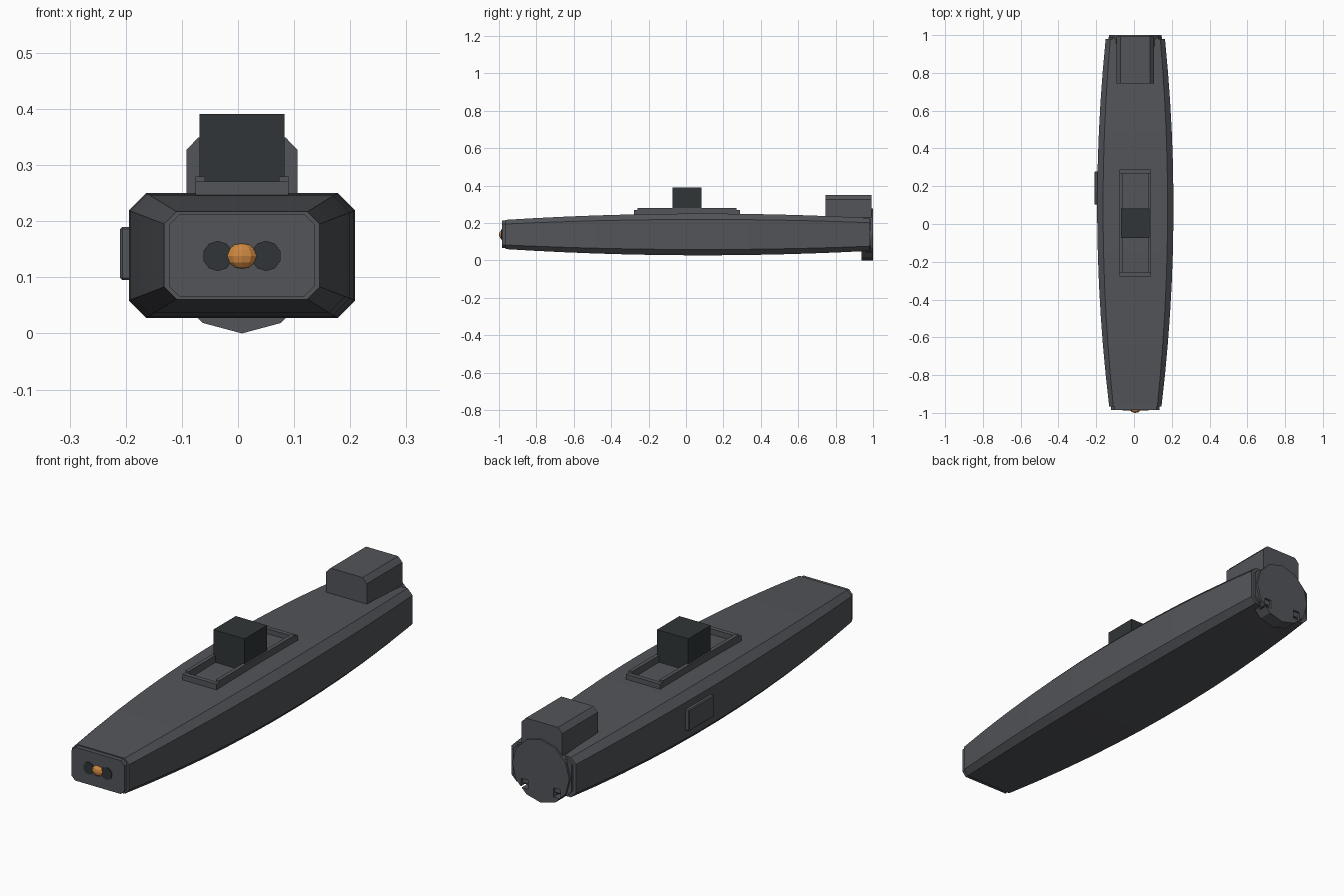
import bpy, bmesh, math
from mathutils import Matrix

if "Cube" in bpy.data.objects:
    bpy.data.objects.remove(bpy.data.objects["Cube"])

CX, CZ = 0.007, 0.139


def material(name, rgb):
    m = bpy.data.materials.new(name)
    m.diffuse_color = (*rgb, 1)
    m.use_nodes = True
    m.node_tree.nodes["Principled BSDF"].inputs["Base Color"].default_value = m.diffuse_color
    return m


HULL = material("hull_grey", (0.085, 0.09, 0.1))
DARK = material("dark_grey", (0.03, 0.036, 0.038))
ORANGE = material("orange", (0.6, 0.24, 0.05))


def finish(name, bm, mat):
    bmesh.ops.recalc_face_normals(bm, faces=bm.faces)
    me = bpy.data.meshes.new(name)
    bm.to_mesh(me)
    bm.free()
    me.materials.append(mat)
    ob = bpy.data.objects.new(name, me)
    bpy.context.collection.objects.link(ob)
    return ob


def loft(name, sections, mat):
    """Skin a list of (y, [(x, z), ...]) outlines and cap both ends."""
    bm = bmesh.new()
    rings = [[bm.verts.new((x, y, z)) for x, z in pts] for y, pts in sections]
    n = len(rings[0])
    for a, b in zip(rings, rings[1:]):
        for i in range(n):
            j = (i + 1) % n
            bm.faces.new((a[i], a[j], b[j], b[i]))
    bm.faces.new(rings[0])
    bm.faces.new(rings[-1])
    return finish(name, bm, mat)


def chamfered(w, h, c):
    """Rectangle outline with cut corners, half sizes w and h."""
    return [(CX + x, CZ + z) for x, z in (
        (w, h - c), (w - c, h), (c - w, h), (-w, h - c),
        (-w, c - h), (c - w, -h), (w - c, -h), (w, c - h))]


def box(name, x0, x1, y0, y1, z0, z1, mat=HULL):
    return loft(name, [(y, [(x0, z0), (x1, z0), (x1, z1), (x0, z1)]) for y in (y0, y1)], mat)


def polygon(cx, cz, r, n):
    return [(cx + r * math.sin(2 * math.pi * i / n), cz + r * math.cos(2 * math.pi * i / n))
            for i in range(n)]


# Hull: chamfered section swelling along a shallow curve
def hull_section(y):
    d = (y - 0.09) ** 2
    return chamfered(0.202 - 0.057 * d, 0.1115 - 0.03 * d, 0.031 - 0.008 * d)


ys = [-0.965 + (0.98 + 0.965) * i / 12 for i in range(13)]
loft("hull", [(y, hull_section(y)) for y in ys], HULL)

# Stepped end plates
loft("bow_plate", [(y, chamfered(0.129, 0.0735, 0.018)) for y in (-0.95, -0.984)], HULL)
loft("stern_plate", [(y, chamfered(0.142, 0.08, 0.022)) for y in (0.96, 0.99)], HULL)

# Bow lamp and the two dark ports beside it
for side in (-1, 1):
    loft(f"bow_port_{side}", [(y, polygon(CX + side * 0.043, 0.138, 0.027, 10))
                              for y in (-0.97, -0.988)], DARK)
bm = bmesh.new()
bmesh.ops.create_uvsphere(bm, u_segments=10, v_segments=6, radius=1,
                          matrix=Matrix.Translation((CX, -0.982, 0.138))
                          @ Matrix.Diagonal((0.028, 0.018, 0.023, 1)))
finish("bow_lamp", bm, ORANGE)

# Deck frame with slightly taller side rails
for side in (-1, 1):
    x = CX + side * 0.0745
    box(f"deck_rail_{side}", x - 0.0085, x + 0.0085, -0.258, 0.27, 0.22, 0.28)
for name, y in (("front", -0.268), ("rear", 0.278)):
    box(f"deck_frame_{name}", CX - 0.083, CX + 0.083, y - 0.01, y + 0.01, 0.22, 0.271)
box("deck_block", CX - 0.076, CX + 0.076, -0.073, 0.083, 0.22, 0.391, DARK)

# Stern housing on the deck
house = [(CX - 0.099, 0.18), (CX + 0.099, 0.18), (CX + 0.099, 0.327),
         (CX + 0.078, 0.349), (CX - 0.078, 0.349), (CX - 0.099, 0.327)]
loft("stern_housing", [(y, house) for y in (0.745, 0.992)], HULL)

# Twelve-sided stern disc with two recesses
disc = loft("stern_disc", [(y, polygon(CX, 0.139, 0.139, 12)) for y in (0.937, 1.0)], HULL)
for side in (-1, 1):
    x = CX + side * 0.08
    cut = box(f"recess_cutter_{side}", x - 0.017, x + 0.017, 0.96, 1.05, 0.042, 0.082, DARK)
    cut.hide_render = True
    cut.hide_set(True)
    mod = disc.modifiers.new("recess", 'BOOLEAN')
    mod.operation = 'DIFFERENCE'
    mod.solver = 'EXACT'
    mod.object = cut

# Side hatch on the left
hatch = box("side_hatch", -0.21, -0.17, 0.102, 0.278, 0.095, 0.19)
bev = hatch.modifiers.new("edge", 'BEVEL')
bev.width = 0.004
bev.segments = 1
